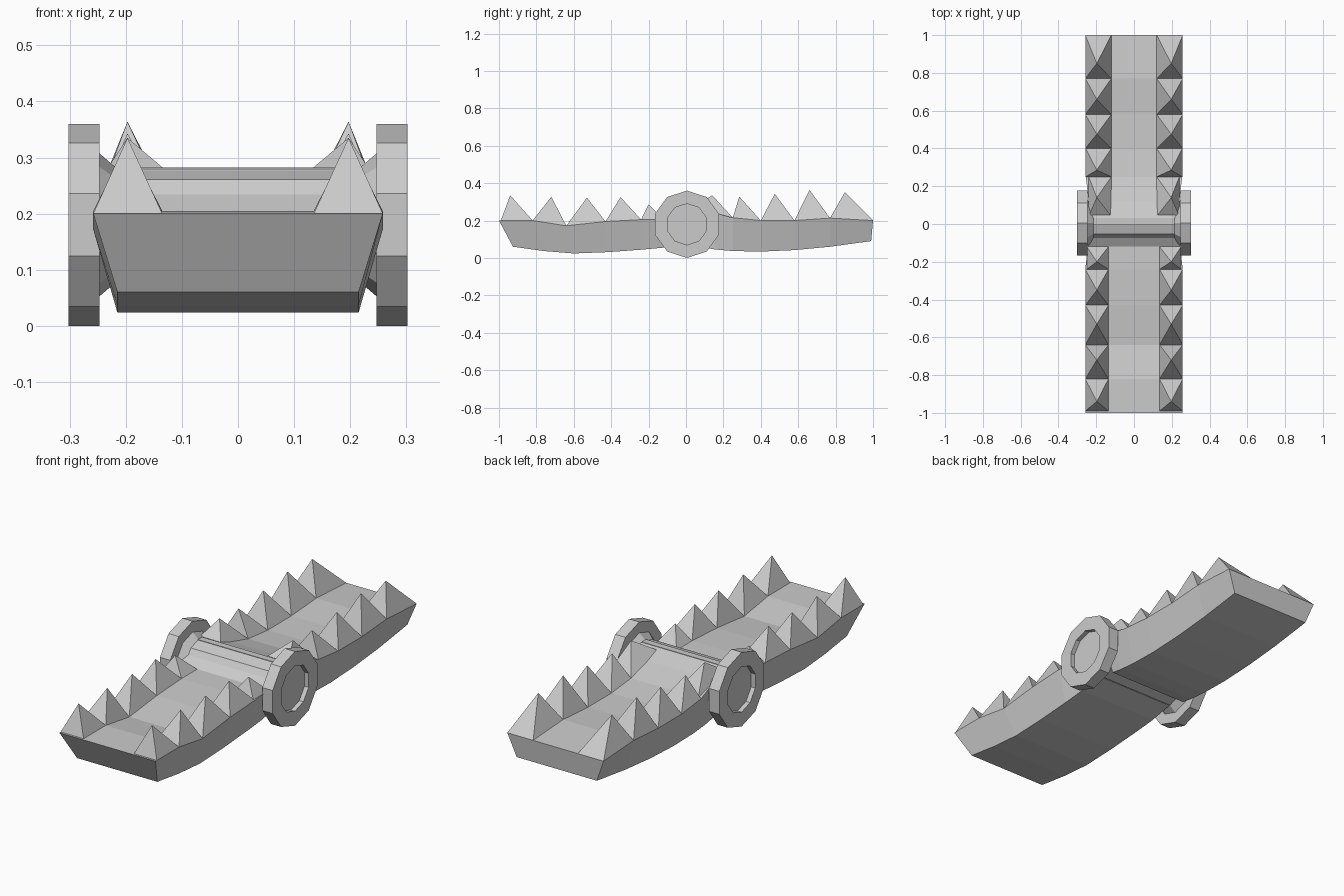
import bpy, math
from mathutils import Matrix

if "Cube" in bpy.data.objects:
    bpy.data.objects.remove(bpy.data.objects["Cube"])


def make(name, verts, faces):
    me = bpy.data.meshes.new(name)
    me.from_pydata(verts, [], faces)
    me.update()
    ob = bpy.data.objects.new(name, me)
    bpy.context.collection.objects.link(ob)
    return ob


def jaw(name, sections):
    """Loft of trapezoids: (y top, z top, half width top, y bottom, z bottom, half width bottom)."""
    v, f = [], []
    for yt, zt, wt, yb, zb, wb in sections:
        v += [(-wt, yt, zt), (wt, yt, zt), (wb, yb, zb), (-wb, yb, zb)]
    for s in range(len(sections) - 1):
        a = s * 4
        for k in range(4):
            n = (k + 1) % 4
            f.append((a + k, a + 4 + k, a + 4 + n, a + n))
    e = len(v) - 4
    f += [(0, 1, 2, 3), (e + 3, e + 2, e + 1, e)]
    return make(name, v, f)


def teeth(name, rows, inner):
    """Mirrored rows of pyramids: (y0, z0, y1, z1, apex y, apex z, outer x)."""
    v, f = [], []
    for s in (-1, 1):
        for y0, z0, y1, z1, ya, za, xo in rows:
            b = len(v)
            v += [(s * inner, y0, z0), (s * xo, y0, z0), (s * xo, y1, z1),
                  (s * inner, y1, z1), (s * 0.197, ya, za)]
            fs = [(0, 1, 4), (1, 2, 4), (2, 3, 4), (3, 0, 4), (3, 2, 1, 0)]
            f += [tuple(b + i for i in (q if s > 0 else q[::-1])) for q in fs]
    return make(name, v, f)


def lathe_x(name, profile, n=10):
    """Closed turned solid along x about the hinge axis; profile of (x, radius)."""
    v, f = [], []
    for x, r in profile:
        for i in range(n):
            a = 2 * math.pi * i / n
            v.append((x, 0.005 + r * math.sin(a), 0.18 + r * math.cos(a)))
    for s in range(len(profile) - 1):
        for i in range(n):
            j = (i + 1) % n
            f.append((s * n + i, s * n + j, s * n + n + j, s * n + n + i))
    e = len(v) - n
    f += [tuple(range(n))[::-1], tuple(range(e, e + n))]
    return make(name, v, f)


# Curved jaws
jaw("front_jaw", [
    (-1.0, .20, .258, -.925, .06, .215), (-.82, .20, .258, -.76, .037, .215),
    (-.64, .172, .258, -.60, .024, .215), (-.43, .195, .258, -.42, .031, .215),
    (-.24, .205, .258, -.24, .044, .215), (-.12, .205, .245, -.12, .055, .215),
    (.0, .28, .215, .0, .08, .215)])
jaw("back_jaw", [
    (.03, .28, .215, .10, .055, .215), (.12, .25, .24, .16, .045, .215),
    (.25, .215, .255, .25, .037, .215), (.40, .20, .258, .40, .034, .215),
    (.58, .20, .258, .58, .042, .215), (.77, .213, .258, .77, .06, .215),
    (1.0, .20, .258, .99, .09, .215)])

# Teeth
teeth("front_teeth", [
    (-.99, .2, -.82, .2, -.94, .335, .258), (-.82, .2, -.64, .172, -.72, .327, .258),
    (-.64, .172, -.43, .195, -.53, .322, .258), (-.43, .195, -.24, .205, -.35, .325, .258),
    (-.24, .205, -.12, .205, -.20, .287, .25)], .135)
teeth("back_teeth", [
    (.04, .27, .25, .215, .14, .335, .24), (.25, .215, .40, .2, .285, .328, .256),
    (.40, .2, .58, .2, .475, .343, .258), (.58, .2, .77, .213, .66, .364, .258),
    (.77, .213, 1.0, .2, .85, .352, .258)], .12)

# Hinge barrel with flared ends, and the thin bar on top of it
lathe_x("hinge_barrel", [(-.25, .13), (-.215, .1), (.215, .1), (.25, .13)])
bpy.ops.mesh.primitive_cube_add(size=1, location=(0, .015, .22))
bar = bpy.context.object
bar.name = "hinge_bar"
bar.data.transform(Matrix.Diagonal((.43, .032, .124, 1)))

# Ten-sided hinge discs with a recessed face
for s, side in ((-1, "left"), (1, "right")):
    lathe_x(side + "_hinge_disc", [(s * .262, .11), (s * .247, .11), (s * .247, .18),
                                   (s * .302, .18), (s * .302, .11), (s * .28, .11)])

# Consistent outward normals
import bmesh
for ob in bpy.context.collection.objects:
    bm = bmesh.new()
    bm.from_mesh(ob.data)
    bmesh.ops.recalc_face_normals(bm, faces=bm.faces)
    bm.to_mesh(ob.data)
    bm.free()
